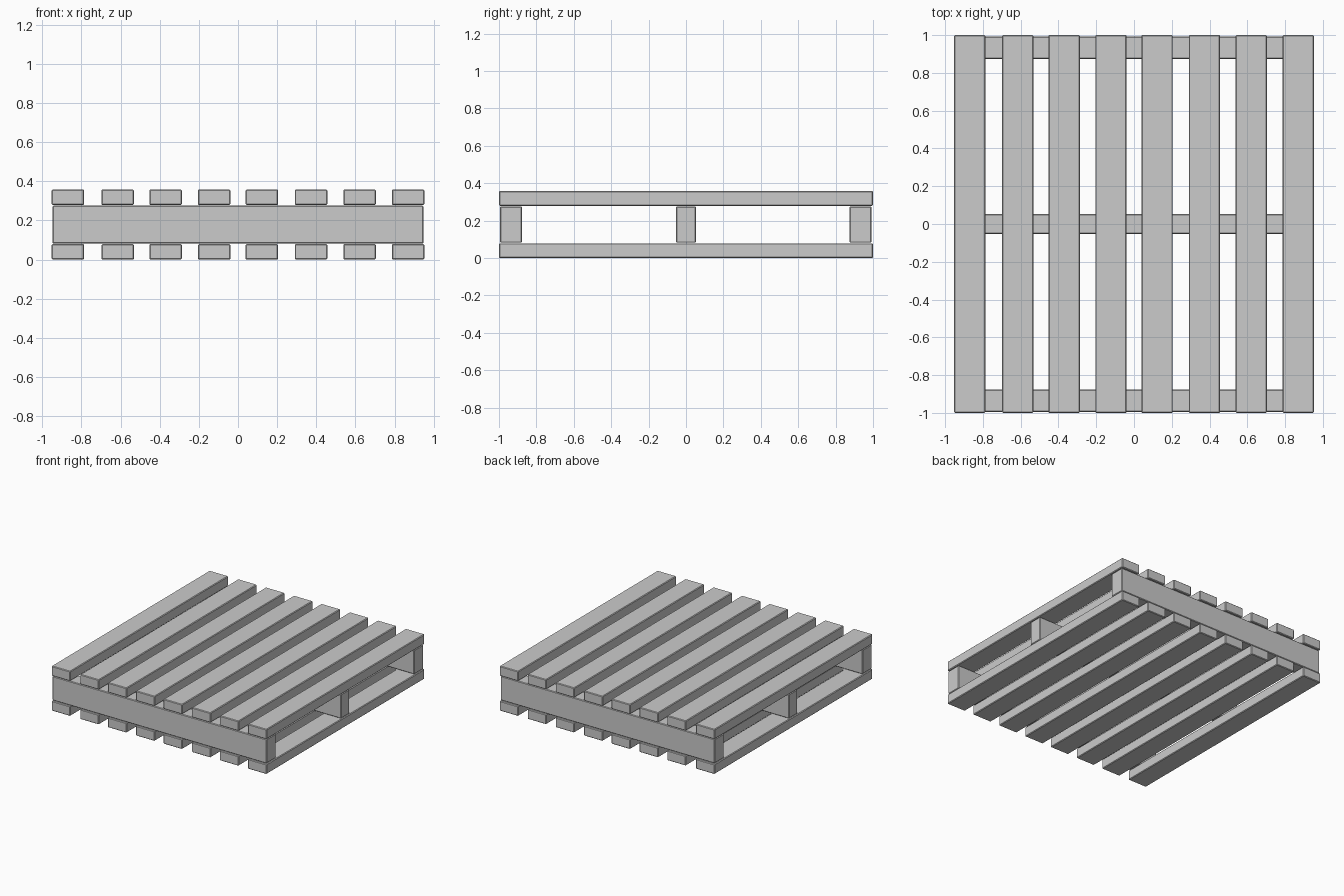
import bpy

if "Cube" in bpy.data.objects:
    bpy.data.objects.remove(bpy.data.objects["Cube"])


def board(name, x0, x1, y0, y1, z0, z1):
    """Box between two corners with slightly eased edges."""
    bpy.ops.mesh.primitive_cube_add(
        size=1, location=((x0 + x1) / 2, (y0 + y1) / 2, (z0 + z1) / 2))
    ob = bpy.context.object
    ob.name = name
    ob.scale = (x1 - x0, y1 - y0, z1 - z0)
    bpy.ops.object.transform_apply(location=False, rotation=False, scale=True)
    bevel = ob.modifiers.new("eased_edges", 'BEVEL')
    bevel.width = 0.005
    bevel.segments = 1
    return ob


# Deck slats running front to back, on the top and bottom
slat_centres = [-0.869, -0.615, -0.37, -0.122, 0.122, 0.373, 0.621, 0.869]
for deck, z in (("bottom", 0.0), ("top", 0.279)):
    for i, x in enumerate(slat_centres, 1):
        board(f"{deck}_slat_{i}", x - 0.083, x + 0.083, -1, 1, z, z + 0.079)

# Three cross beams between the decks
for name, y0, y1 in (("front_beam", -0.994, -0.876),
                     ("middle_beam", -0.053, 0.053),
                     ("back_beam", 0.874, 0.992)):
    board(name, -0.948, 0.948, y0, y1, 0.082, 0.276)
